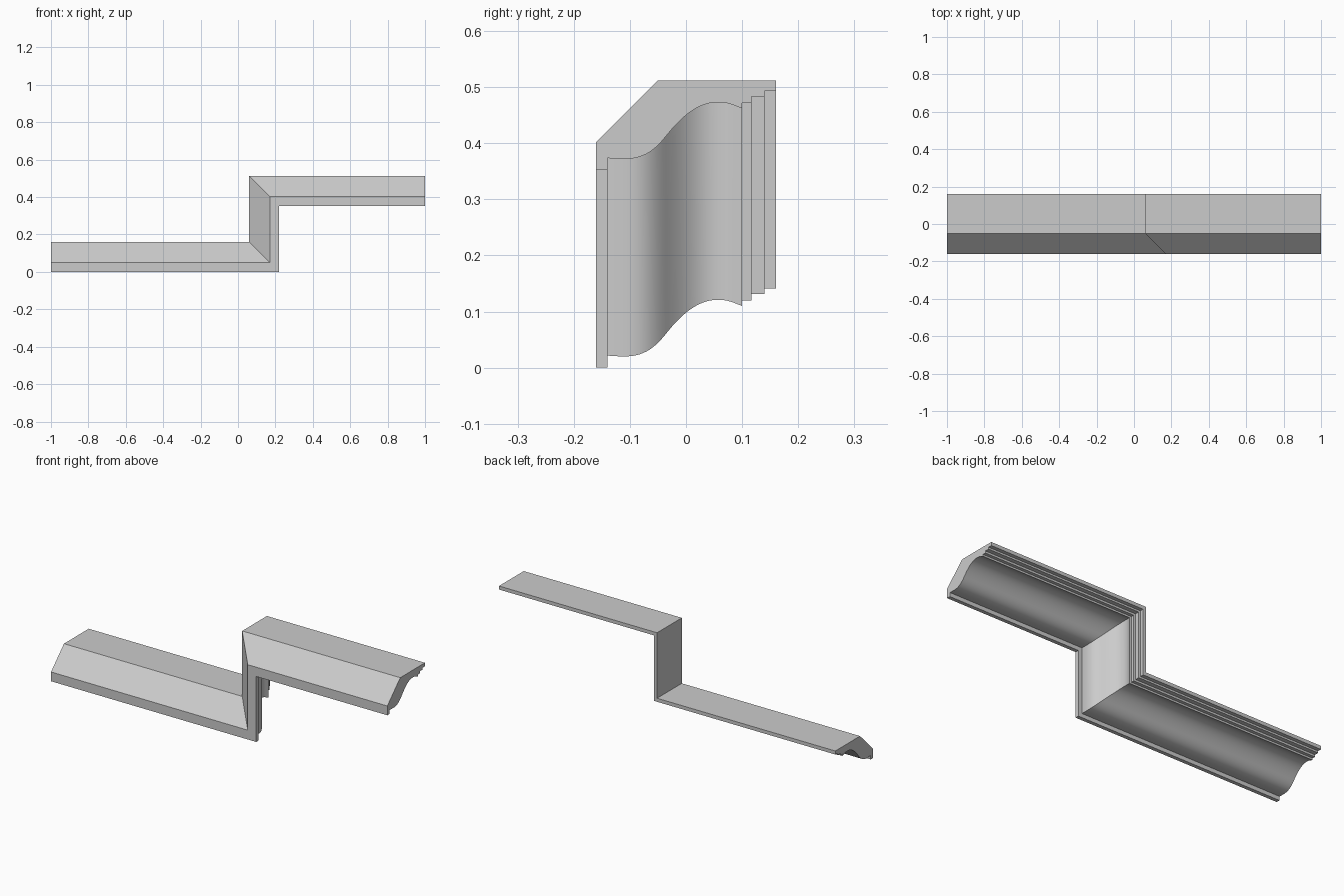
import bpy, bmesh
from mathutils import Vector
from mathutils.geometry import interpolate_bezier

if "Cube" in bpy.data.objects:
    bpy.data.objects.remove(bpy.data.objects["Cube"])

# Moulding cross-section as (depth y, height h): back face and stepped lip
profile = [(-0.14, 0.0), (-0.16, 0.0), (-0.16, 0.05), (-0.05, 0.16), (0.16, 0.16),
           (0.16, 0.141), (0.14, 0.141), (0.14, 0.131), (0.117, 0.131),
           (0.117, 0.12), (0.10, 0.12), (0.10, 0.11)]

# S-shaped cove as chained bezier segments
segments = [
    ((0.097, 0.11), (0.085, 0.117), (0.072, 0.121), (0.057, 0.121), 6),
    ((0.057, 0.121), (0.018, 0.121), (-0.012, 0.09), (-0.036, 0.06), 14),
    ((-0.036, 0.06), (-0.055, 0.036), (-0.075, 0.02), (-0.108, 0.02), 12),
    ((-0.108, 0.02), (-0.12, 0.02), (-0.13, 0.0205), (-0.14, 0.0215), 4),
]
for a, b, c, d, n in segments:
    pts = interpolate_bezier(Vector(a), Vector(b), Vector(c), Vector(d), n)
    profile += [(p.x, p.y) for p in pts[1:]]

RISE, STEP_X = 0.352, 0.22

# Mitred stations along the stepped path: end, two corners, end
stations = [
    lambda y, h: (-1, y, h),
    lambda y, h: (STEP_X - h, y, h),
    lambda y, h: (STEP_X - h, y, h + RISE),
    lambda y, h: (1, y, h + RISE),
]

bm = bmesh.new()
rings = [[bm.verts.new(place(y, h)) for y, h in profile] for place in stations]
n = len(profile)
for r0, r1 in zip(rings, rings[1:]):
    for i in range(n):
        j = (i + 1) % n
        bm.faces.new((r0[i], r0[j], r1[j], r1[i]))
# End caps
bm.faces.new(rings[0])
bm.faces.new(rings[-1])
bmesh.ops.recalc_face_normals(bm, faces=bm.faces)

mesh = bpy.data.meshes.new("stepped_moulding")
bm.to_mesh(mesh)
bm.free()
moulding = bpy.data.objects.new("stepped_moulding", mesh)
bpy.context.collection.objects.link(moulding)
bpy.context.view_layer.objects.active = moulding
moulding.select_set(True)
bpy.ops.object.shade_smooth_by_angle(angle=0.44)
